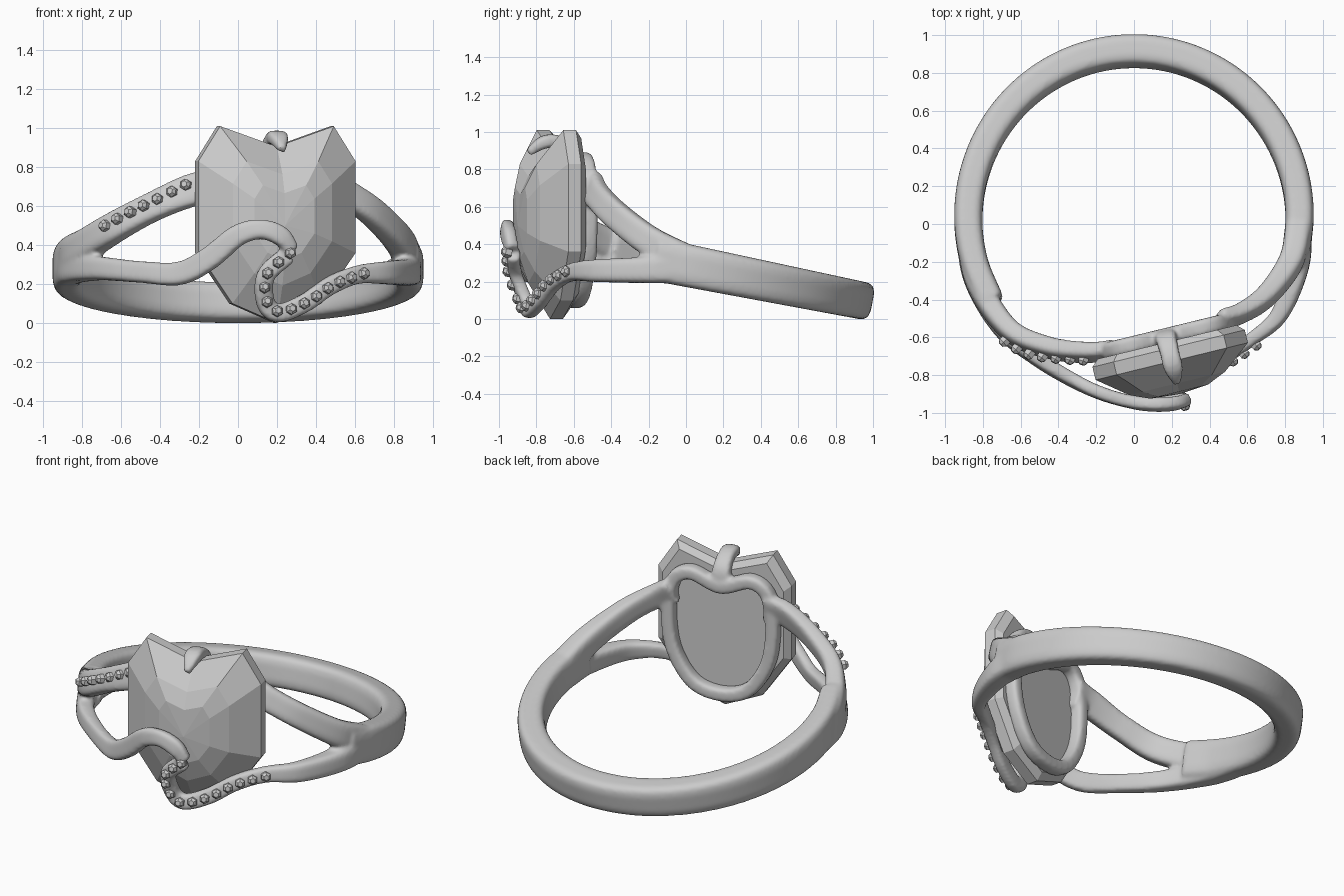
import bpy, bmesh, math
from mathutils import Vector, Matrix

if "Cube" in bpy.data.objects:
    bpy.data.objects.remove(bpy.data.objects["Cube"])

AXIS = Vector((0, 0.19, 0.98)).normalized()      # tilted finger axis


def spline(pts, steps=10, closed=False):
    """Catmull-Rom through points of any dimension."""
    p = [Vector(q) for q in pts]
    n = len(p)
    if not closed:
        p = [2 * p[0] - p[1]] + p + [2 * p[-1] - p[-2]]
    out = []
    for i in range(n if closed else n - 1):
        a, b, c, d = (p[(i + k - (1 if closed else 0)) % len(p)] for k in range(4))
        for s in range(steps):
            t = s / steps
            out.append(0.5 * (2 * b + (c - a) * t + (2 * a - 5 * b + 4 * c - d) * t * t
                              + (3 * b - a - 3 * c + d) * t ** 3))
    return out if closed else out + [p[-2]]


def outward(co):
    r = Vector((co[0], co[1] - 0.03, 0))
    return (r - AXIS * r.dot(AXIS)).normalized()


def sweep(bm, pts, hint=None, closed=False, sides=16, power=0.5):
    """Rounded-rectangle sweep; each point is (x, y, z, width, thickness)."""
    path = spline(pts, 10, closed)
    n = len(path)
    rings = []
    for i, q in enumerate(path):
        nxt = path[(i + 1) % n] if closed else path[min(i + 1, n - 1)]
        prv = path[i - 1] if closed else path[max(i - 1, 0)]
        c = Vector(q[:3])
        t = (Vector(nxt[:3]) - Vector(prv[:3])).normalized()
        o = hint or outward(c)
        o = (o - t * o.dot(t)).normalized()
        s = t.cross(o)
        ring = []
        for k in range(sides):
            a = 2 * math.pi * (k + 0.5) / sides
            cx, sy = math.cos(a), math.sin(a)
            ring.append(bm.verts.new(c + s * math.copysign(abs(cx) ** power, cx) * q[3] / 2
                                     + o * math.copysign(abs(sy) ** power, sy) * q[4] / 2))
        rings.append(ring)
    for i in range(n if closed else n - 1):
        bridge(bm, rings[i], rings[(i + 1) % n])
    if not closed:
        bm.faces.new(rings[0])
        bm.faces.new(rings[-1])


def bridge(bm, a, b):
    for k in range(len(a)):
        m = (k + 1) % len(a)
        bm.faces.new((a[k], a[m], b[m], b[k]))


def finish(bm, name):
    bmesh.ops.recalc_face_normals(bm, faces=bm.faces)
    me = bpy.data.meshes.new(name)
    bm.to_mesh(me)
    bm.free()
    ob = bpy.data.objects.new(name, me)
    bpy.context.collection.objects.link(ob)
    return ob


# Stone placement: u across, z up, d towards the front
ang = math.radians(13.7)
U = Vector((math.cos(ang), math.sin(ang), 0))
N = Vector((math.sin(ang), -math.cos(ang), 0))


def stone(u, z, d):
    return Vector((0.175, -0.625, z)) + U * u + N * d


# Bead rows
right_row = [(.27, -.965, .36), (.15, -.955, .25), (.15, -.905, .11), (.22, -.88, .06),
             (.36, -.82, .11), (.5, -.745, .20), (.65, -.645, .255)]
left_row = [(-.69, -.625, .50), (-.57, -.69, .565), (-.42, -.715, .635), (-.27, -.725, .71)]

metal = bmesh.new()

# Band: from the right split round the back to the left split
band = []
for i in range(17):
    a = math.radians(-12 + 222 * i / 16)
    x, y = 0.877 * math.cos(a), 0.03 + 0.885 * math.sin(a)
    band.append((x, y, 0.287 - 0.2 * y, 0.2 + 0.03 * (1 - y), 0.15 + 0.02 * y))
sweep(metal, band)

# Upper shoulders, running to the seat
sweep(metal, [(-.875, 0, .30, .18, .14), (-.83, -.3, .36, .17, .13), (-.66, -.56, .475, .16, .11),
              (-.45, -.655, .59, .15, .1), (-.24, -.68, .68, .17, .09), (-.1, -.66, .70, .18, .08)])
sweep(metal, [(.875, 0, .31, .18, .14), (.83, -.2, .42, .16, .13), (.7, -.38, .56, .15, .11),
              (.56, -.475, .66, .15, .09), (.45, -.51, .72, .17, .08)])

# Lower left ribbon, curling over the stone
sweep(metal, [(-.875, 0, .27, .18, .14), (-.84, -.28, .28, .15, .13), (-.7, -.55, .28, .12, .1),
              (-.5, -.72, .262, .11, .08), (-.3, -.84, .255, .12, .07), (-.15, -.905, .33, .12, .07),
              (0, -.945, .45, .11, .07), (.12, -.957, .48, .1, .07), (.22, -.95, .445, .1, .07),
              (.28, -.93, .37, .07, .07)])

# Lower right ribbon, under the bead row
ribbon = [(*(Vector(q) - outward(q) * 0.045), .095, .07) for q in right_row]
sweep(metal, ribbon + [(.77, -.48, .258, .12, .09), (.86, -.23, .262, .14, .13),
                       (.875, 0, .28, .18, .14)])

# Seat: heart-shaped loop behind the stone
half = [(.19, .85), (.30, .77), (.325, .55), (.29, .33), (.17, .15)]
loop = [(0, .79)] + half + [(0, .10)] + [(-u, z) for u, z in reversed(half)]
sweep(metal, [(*stone(u, z, -0.03), .085, .09) for u, z in loop], hint=-N, closed=True)

# Claw over the notch of the stone
sweep(metal, [(*stone(0, .80, -.03), .13, .08), (*stone(0, .89, -.01), .11, .08),
              (*stone(0, .945, .06), .1, .07), (*stone(0, .945, .14), .1, .07),
              (*stone(0, .89, .225), .04, .04)], hint=Vector((0, 0, 1)))

ring = finish(metal, "ring_metal")
# Fuse the metal parts into one softly blended casting
rm = ring.modifiers.new("fuse", 'REMESH')
rm.mode = 'VOXEL'
rm.voxel_size = 0.012
rm.use_smooth_shade = True
sm = ring.modifiers.new("soften", 'SMOOTH')
sm.factor = 0.5
sm.iterations = 6

# Faceted heart stone
right = [(.30, 1.01), (.415, .83), (.415, .36), (.235, .10)]
outline = [(0, .905)] + right + [(0, 0)] + [(-u, z) for u, z in reversed(right)]
bm = bmesh.new()
layers = []
for scale, d in [(.91, 0), (1, .035), (1, .105), (.63, .225), (.38, .27)]:
    layers.append([bm.verts.new(stone(u * scale, .52 + (z - .52) * scale, d)) for u, z in outline])
for a, b in zip(layers, layers[1:]):
    bridge(bm, a, b)
bm.faces.new(layers[0])
tip = bm.verts.new(stone(0, .50, .283))
for k in range(len(outline)):
    bm.faces.new((layers[-1][k], layers[-1][(k + 1) % len(outline)], tip))
finish(bm, "heart_stone")

# Bead rows: small six-sided domes
bm = bmesh.new()


def add_beads(row, count):
    path = [Vector(q) for q in spline(row, 40)]
    dist = [0]
    for a, b in zip(path, path[1:]):
        dist.append(dist[-1] + (b - a).length)
    for i in range(count):
        want = dist[-1] * i / (count - 1)
        p = path[min(range(len(path)), key=lambda j: abs(dist[j] - want))]
        o = outward(p)
        turn = o.to_track_quat('Z', 'Y').to_matrix().to_4x4()
        for r1, r2, depth, shift in [(.03, .03, .035, -.0125), (.03, .016, .016, .013)]:
            bmesh.ops.create_cone(bm, cap_ends=True, segments=6, radius1=r1, radius2=r2, depth=depth,
                                  matrix=Matrix.Translation(p + o * shift) @ turn)


add_beads(right_row, 13)
add_beads(left_row, 7)
finish(bm, "beads")
